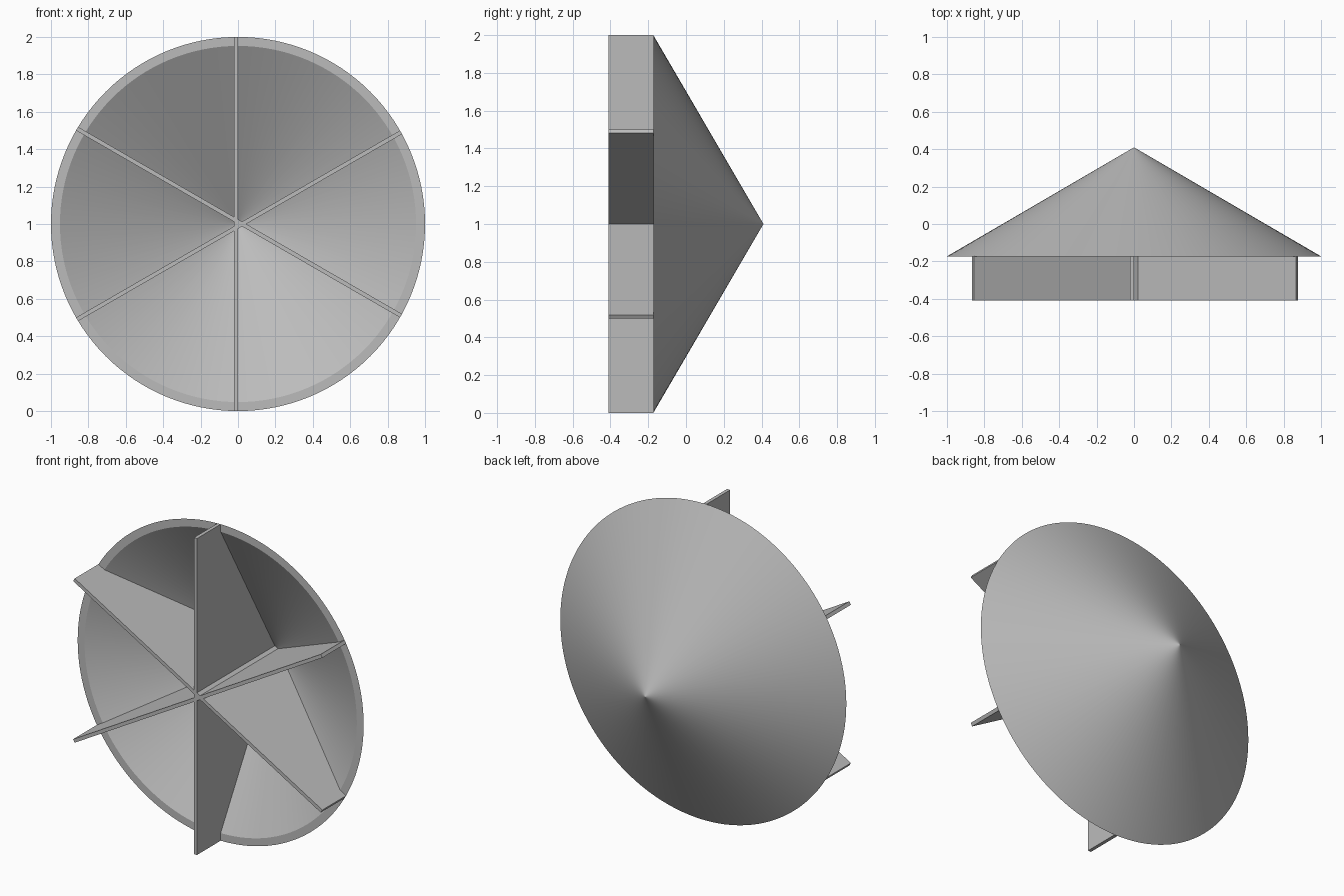
import bpy
import bmesh
from math import pi, sin, cos, radians
from mathutils import Matrix, Vector

cube = bpy.data.objects.get("Cube")
if cube:
    bpy.data.objects.remove(cube, do_unlink=True)

RIM_Y, TIP_Y, FRONT_Y = -0.173, 0.41, -0.41   # depths of rim, cone tip and fin fronts
WALL = 0.048                                  # flat width of the rim
SLOPE = TIP_Y - RIM_Y
THICK = 0.022                                 # fin thickness
SEGMENTS = 128
CENTRE = Vector((0, 0, 1))

grey = bpy.data.materials.new("plain grey")
grey.use_nodes = True
colour = (0.5, 0.5, 0.5, 1)
grey.diffuse_color = colour
grey.node_tree.nodes["Principled BSDF"].inputs["Base Color"].default_value = colour


def finish(bm, name):
    bmesh.ops.recalc_face_normals(bm, faces=bm.faces)
    mesh = bpy.data.meshes.new(name)
    bm.to_mesh(mesh)
    bm.free()
    mesh.materials.append(grey)
    obj = bpy.data.objects.new(name, mesh)
    bpy.context.collection.objects.link(obj)
    return obj


# Hollow cone: a wall profile turned about the y axis, with a tiny ring near each tip
def on_cone(radius, inset=0):
    return Vector((radius, TIP_Y - SLOPE * (radius + inset), 1))


profile = [on_cone(0), on_cone(0.004), on_cone(1),
           on_cone(1 - WALL, WALL), on_cone(0.004, WALL), on_cone(0, WALL)]
bm = bmesh.new()
verts = [bm.verts.new(p) for p in profile]
edges = [bm.edges.new(pair) for pair in zip(verts, verts[1:])]
bmesh.ops.spin(bm, geom=verts + edges, cent=CENTRE, axis=(0, 1, 0),
               angle=2 * pi, steps=SEGMENTS, use_merge=True)
bmesh.ops.remove_doubles(bm, verts=bm.verts, dist=1e-5)
cone = finish(bm, "hollow_cone")
bpy.ops.object.select_all(action='DESELECT')
cone.select_set(True)
bpy.context.view_layer.objects.active = cone
bpy.ops.object.shade_smooth_by_angle(angle=radians(30))

# Three crossing plates make six fins; each plate lies to one side of the axis
fin_outline = [(-1, FRONT_Y), (1, FRONT_Y), (1, RIM_Y),
               (0, TIP_Y - SLOPE * WALL / 2), (-1, RIM_Y)]
for name, angle, side in (("vertical_fin", 90, 1),
                          ("rising_fin", 30, -1),
                          ("falling_fin", -30, 1)):
    a = radians(angle)
    along = Vector((cos(a), 0, sin(a)))
    across = Vector((-sin(a), 0, cos(a))) * side * THICK
    bm = bmesh.new()
    face = bm.faces.new([bm.verts.new(CENTRE + along * r + Vector((0, y, 0)))
                         for r, y in fin_outline])
    solid = bmesh.ops.extrude_face_region(bm, geom=[face], use_keep_orig=True)
    bmesh.ops.translate(bm, vec=across,
                        verts=[g for g in solid["geom"] if isinstance(g, bmesh.types.BMVert)])
    finish(bm, name)
